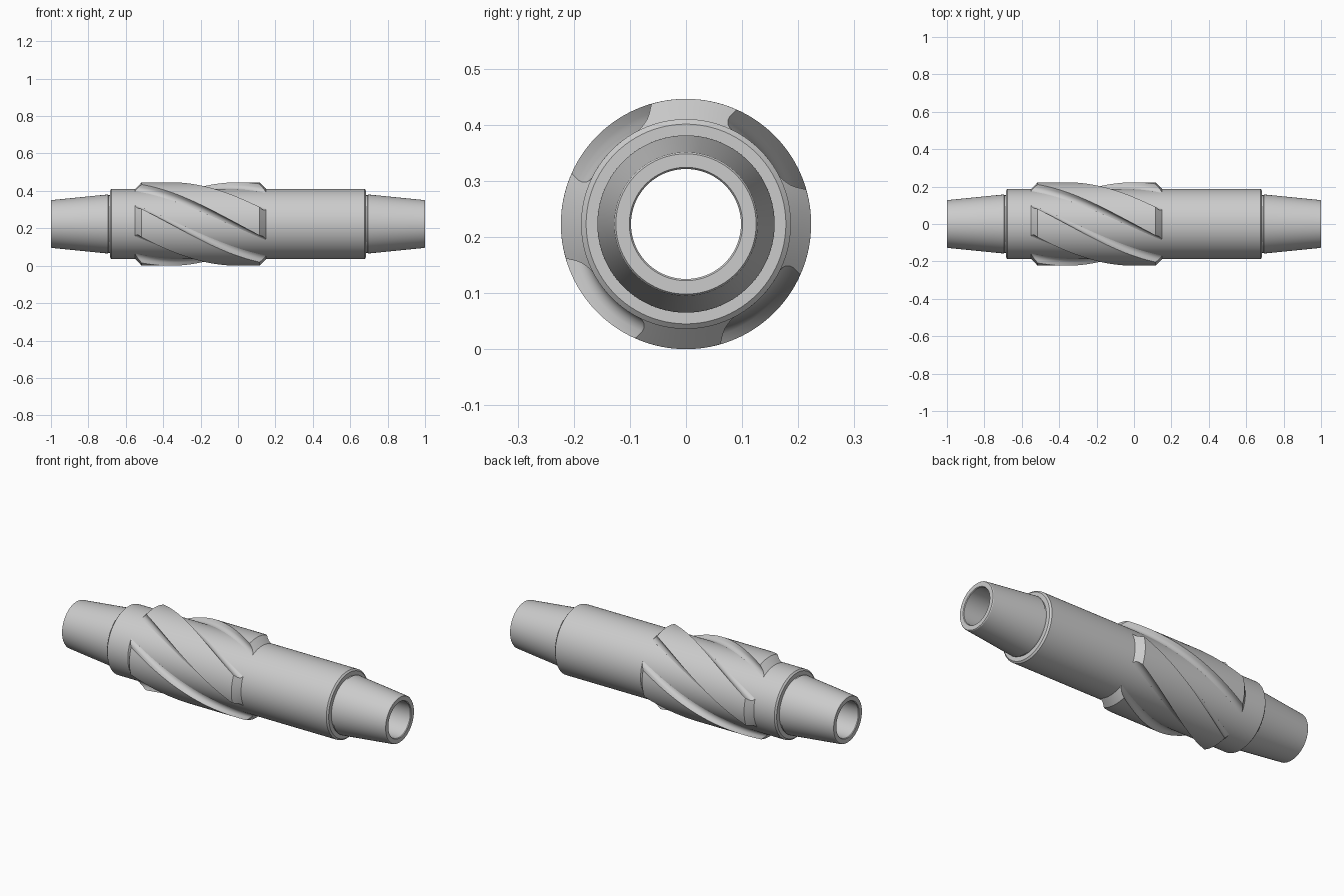
import bpy, bmesh
from math import sin, cos, radians

if "Cube" in bpy.data.objects:
    bpy.data.objects.remove(bpy.data.objects["Cube"])

AXIS_Z = 0.223
SEG = 96
TWIST = radians(138.5)          # blade twist per unit of x
X0, X1 = -0.55, 0.15            # blade root ends
ROOT = 0.187


def finish(bm, name, angle):
    bmesh.ops.remove_doubles(bm, verts=bm.verts, dist=1e-5)
    bmesh.ops.recalc_face_normals(bm, faces=bm.faces)
    me = bpy.data.meshes.new(name)
    bm.to_mesh(me)
    bm.free()
    ob = bpy.data.objects.new(name, me)
    ob.location.z = AXIS_Z
    bpy.context.collection.objects.link(ob)
    bpy.ops.object.select_all(action='DESELECT')
    ob.select_set(True)
    bpy.context.view_layer.objects.active = ob
    bpy.ops.object.shade_smooth_by_angle(angle=radians(angle))
    return ob


def grid(bm, rows, closed=False):
    vs = [[bm.verts.new(p) for p in row] for row in rows]
    for a, b in zip(vs, vs[1:]):
        n = len(a)
        for i in range(n if closed else n - 1):
            j = (i + 1) % n
            bm.faces.new((a[i], a[j], b[j], b[i]))


# Hollow shaft: half profile (x, r) mirrored about x = 0 and revolved
half = [(0.677, 0.187), (0.685, 0.178), (0.685, 0.154), (0.693, 0.154),
        (0.695, 0.158), (0.996, 0.128), (1.0, 0.125), (1.0, 0.101), (0.996, 0.098)]
profile = half + [(-x, r) for x, r in reversed(half)]
profile.append(profile[0])
bm = bmesh.new()
grid(bm, [[(x, r * cos(i * radians(360) / SEG), r * sin(i * radians(360) / SEG))
           for i in range(SEG)] for x, r in profile], closed=True)
finish(bm, "shaft", 25)

# Spiral blades: levels are (radius, half angle), flanks filleted at the root
LEVELS = [(0.183, 27.5), (0.187, 26.5), (0.189, 24.6), (0.193, 22.8),
          (0.199, 21.2), (0.207, 20.3), (0.223, 20.0)]
ARC, STEPS = 12, 56


def blade_point(r, deg, t, base):
    # the bevelled ends shorten the blade as the radius grows
    inset = (r - ROOT) * 0.97
    x = (X0 + inset) * (1 - t) + (X1 - inset) * t
    a = radians(base + deg) + TWIST * (x - 0.115)
    return (x, r * cos(a), r * sin(a))


def across(half_angle):
    return [half_angle * (2 * i / ARC - 1) for i in range(ARC + 1)]


for k in range(4):
    base = -4 + 90 * k
    bm = bmesh.new()
    top_r, top_h = LEVELS[-1]
    section = [(r, -h) for r, h in LEVELS[:-1]]
    section += [(top_r, d) for d in across(top_h)]
    section += [(r, h) for r, h in reversed(LEVELS[:-1])]
    grid(bm, [[blade_point(r, d, s / STEPS, base) for r, d in section]
              for s in range(STEPS + 1)])
    # conical end faces
    for t in (0, 1):
        grid(bm, [[blade_point(r, d, t, base) for d in across(h)] for r, h in LEVELS])
    # hidden underside
    r, h = LEVELS[0]
    grid(bm, [[blade_point(r, d, s / STEPS, base) for d in across(h)]
              for s in range(STEPS + 1)])
    finish(bm, "spiral_blade_%d" % (k + 1), 32)
